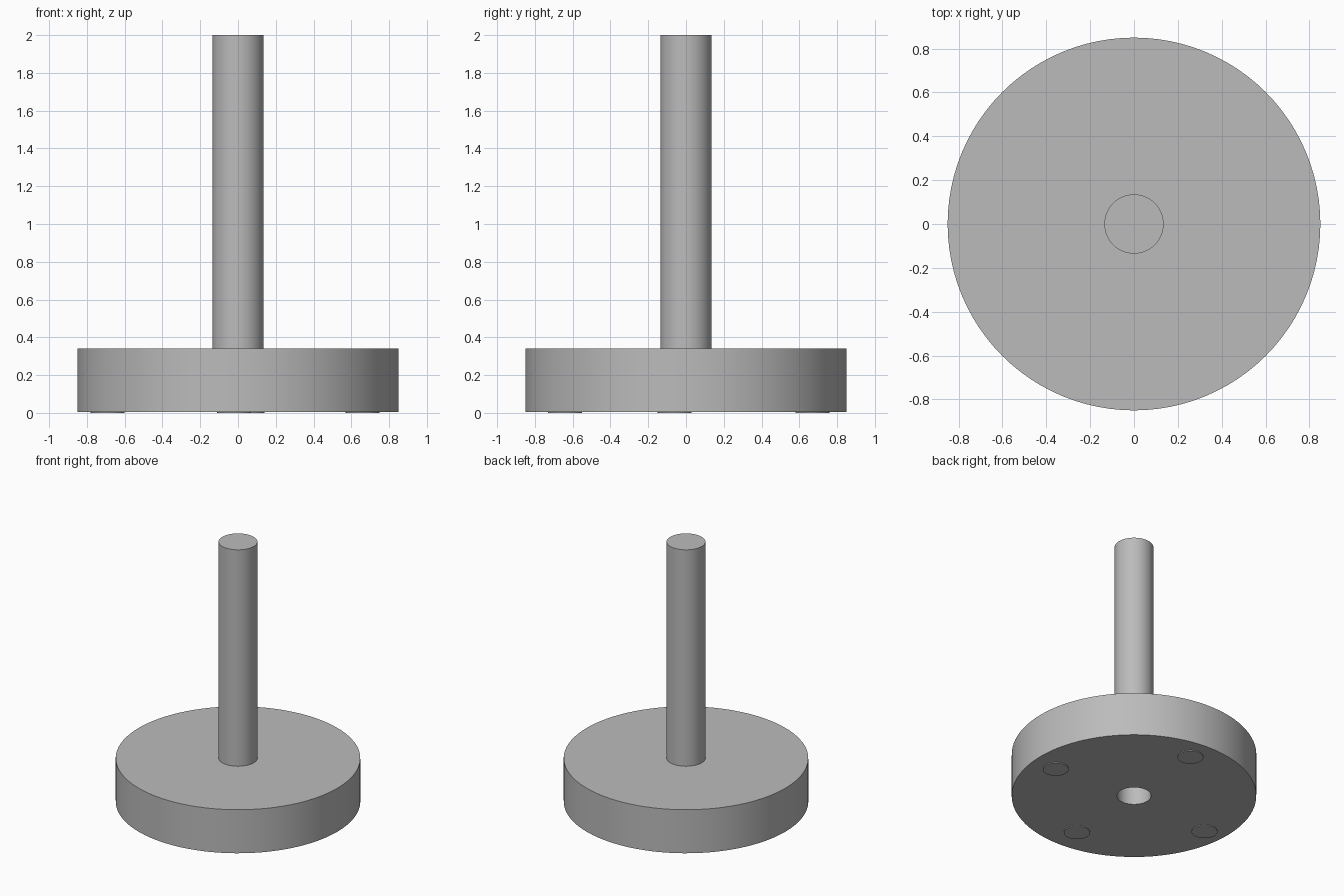
import bpy, bmesh, math

if "Cube" in bpy.data.objects:
    bpy.data.objects.remove(bpy.data.objects["Cube"])

GREY = bpy.data.materials.new("plain_grey")
GREY.diffuse_color = (0.5, 0.5, 0.5, 1)
GREY.use_nodes = True
GREY.node_tree.nodes["Principled BSDF"].inputs["Base Color"].default_value = GREY.diffuse_color


def lathe(name, profile, steps, centre=(0, 0)):
    """Revolve an (r, z) profile around a vertical axis."""
    bm = bmesh.new()
    verts = [bm.verts.new((r, 0, z)) for r, z in profile]
    edges = [bm.edges.new(pair) for pair in zip(verts, verts[1:])]
    bmesh.ops.spin(bm, geom=verts + edges, cent=(0, 0, 0), axis=(0, 0, 1),
                   angle=math.tau, steps=steps, use_merge=False)
    bmesh.ops.remove_doubles(bm, verts=bm.verts, dist=1e-5)
    bmesh.ops.recalc_face_normals(bm, faces=bm.faces)
    mesh = bpy.data.meshes.new(name)
    bm.to_mesh(mesh)
    bm.free()
    obj = bpy.data.objects.new(name, mesh)
    obj.location = (*centre, 0)
    mesh.materials.append(GREY)
    bpy.context.collection.objects.link(obj)
    bpy.ops.object.select_all(action='DESELECT')
    obj.select_set(True)
    bpy.context.view_layer.objects.active = obj
    bpy.ops.object.shade_smooth_by_angle(angle=math.radians(30))
    return obj


BASE_Z, BASE_TOP = 0.006, 0.34
BASE_R, POST_R, HOLE_R = 0.85, 0.135, 0.118

# Round base and post in one turned body, with a blind hole from below
lathe("base_and_post", [(0, BASE_TOP), (HOLE_R, BASE_TOP), (HOLE_R, BASE_Z),
                        (BASE_R, BASE_Z), (BASE_R, BASE_TOP),
                        (POST_R, BASE_TOP), (POST_R, 2), (0, 2)], 96)

# Four thin round pads under the base
for i, centre in enumerate([(0.66, -0.06), (0.05, 0.67), (-0.69, -0.06), (-0.02, -0.64)]):
    lathe(f"foot_pad_{i + 1}", [(0, 0), (0.09, 0), (0.09, BASE_Z), (0, BASE_Z)], 32, centre)
